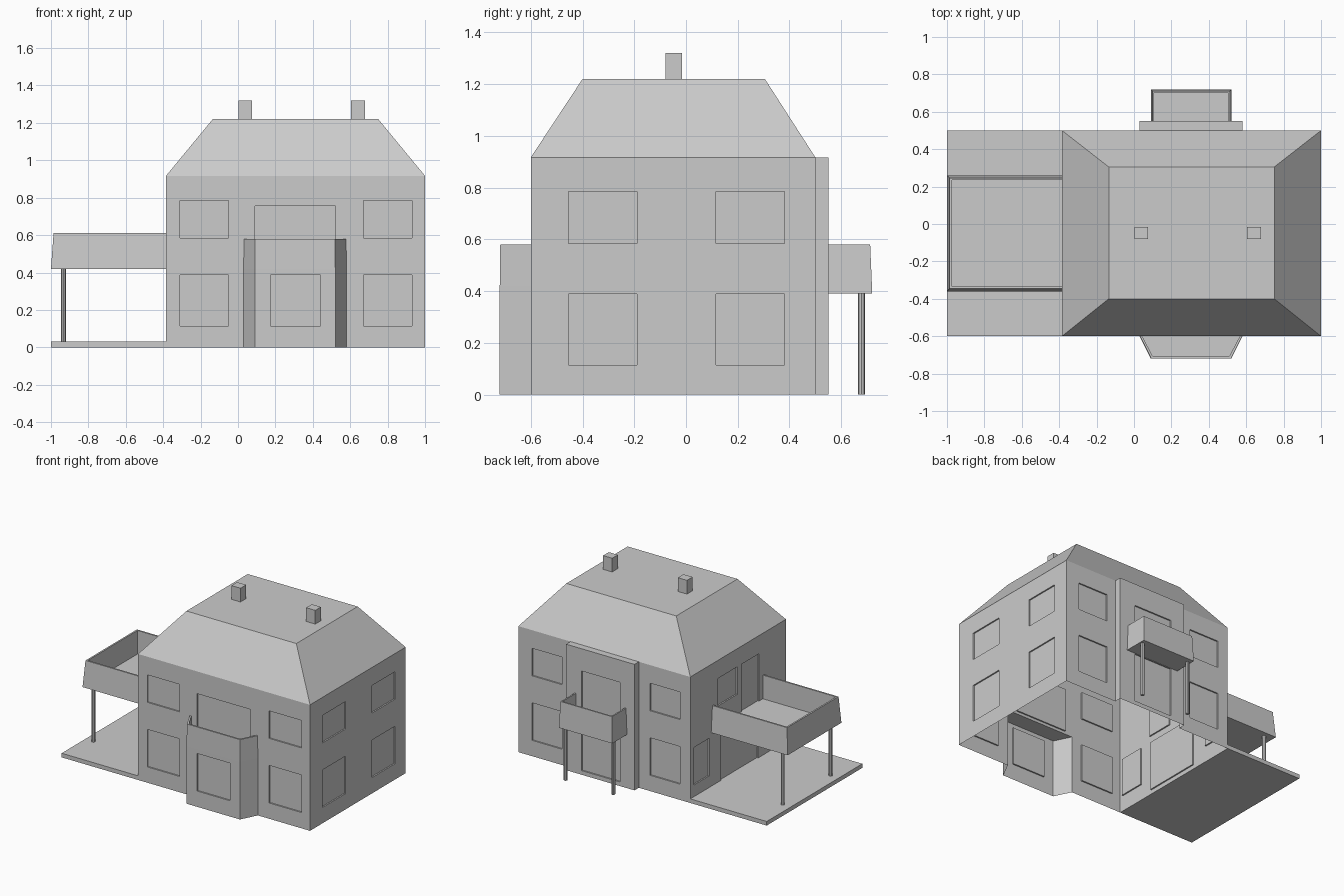
import bpy, bmesh
from mathutils import Vector

if "Cube" in bpy.data.objects:
    bpy.data.objects.remove(bpy.data.objects["Cube"])


def finish(bm, name):
    me = bpy.data.meshes.new(name)
    bm.to_mesh(me)
    bm.free()
    ob = bpy.data.objects.new(name, me)
    bpy.context.collection.objects.link(ob)
    return ob


def wall(name, a, b, height, panels=(), hole=None):
    """Wall from a to b (counter-clockwise round the house) with recessed panels."""
    axis = 0 if abs(a[0] - b[0]) > abs(a[1] - b[1]) else 1
    rects = list(panels) + ([hole] if hole else [])
    us = sorted({a[axis], b[axis], *[r[0] for r in rects], *[r[1] for r in rects]},
                reverse=a[axis] > b[axis])
    zs = sorted({0, height, *[r[2] for r in rects], *[r[3] for r in rects]})
    A, B = Vector((*a, 0)), Vector((*b, 0))
    normal = (B - A).normalized().cross(Vector((0, 0, 1)))
    bm = bmesh.new()
    grid = [[bm.verts.new(A.lerp(B, (u - a[axis]) / (b[axis] - a[axis])) + Vector((0, 0, z)))
             for z in zs] for u in us]

    def inside(u, z, r):
        return r[0] < u < r[1] and r[2] < z < r[3]

    recess = []
    for i in range(len(us) - 1):
        for j in range(len(zs) - 1):
            u, z = (us[i] + us[i + 1]) / 2, (zs[j] + zs[j + 1]) / 2
            if hole and inside(u, z, hole):
                continue
            f = bm.faces.new((grid[i][j], grid[i + 1][j], grid[i + 1][j + 1], grid[i][j + 1]))
            if any(inside(u, z, r) for r in panels):
                recess.append(f)
    if recess:
        ext = bmesh.ops.extrude_face_region(bm, geom=recess)["geom"]
        moved = [v for v in ext if isinstance(v, bmesh.types.BMVert)]
        bmesh.ops.translate(bm, verts=moved, vec=-0.01 * normal)
        old = [f for f in recess if f.is_valid]
        if old:
            bmesh.ops.delete(bm, geom=old, context='FACES')
    loose = [v for v in bm.verts if not v.link_faces]
    bmesh.ops.delete(bm, geom=loose, context='VERTS')
    return finish(bm, name)


def rings(name, levels, closed=True, cap_first=False, cap_last=True):
    """Skin between outlines given as (points, z)."""
    bm = bmesh.new()
    loops = [[bm.verts.new((x, y, z)) for x, y in pts] for pts, z in levels]
    n = len(loops[0])
    for lo, hi in zip(loops, loops[1:]):
        for i in range(n if closed else n - 1):
            k = (i + 1) % n
            bm.faces.new((lo[i], lo[k], hi[k], hi[i]))
    if cap_first:
        bm.faces.new(loops[0][::-1])
    if cap_last:
        bm.faces.new(loops[-1])
    return finish(bm, name)


def rect(x0, x1, y0, y1):
    return [(x0, y0), (x1, y0), (x1, y1), (x0, y1)]


def box(name, x0, x1, y0, y1, z0, z1):
    r = rect(x0, x1, y0, y1)
    return rings(name, [(r, z0), (r, z1)], cap_first=True)


def tray(name, outline, z0, z1, taper, thick):
    """Balcony: floor slab with parapet on the free sides; outline(d) is inset by d."""
    return rings(name, [(outline(0), z0), (outline(taper), z1),
                        (outline(taper + thick), z1), (outline(taper + thick), z0 + 0.02)],
                 closed=False, cap_first=True)


def post(name, x, y, z1):
    bpy.ops.mesh.primitive_cylinder_add(vertices=8, radius=0.013, depth=z1, location=(x, y, z1 / 2))
    bpy.context.object.name = name


X0, X1, Y0, Y1, H = -0.385, 1.0, -0.6, 0.5, 0.917
LOW, UP = (0.115, 0.388), (0.585, 0.785)


def windows(*spans):
    return [(a, b, *z) for a, b in spans for z in (LOW, UP)]


# main walls (open underneath)
wall("front_wall", (X0, Y0), (X1, Y0), H,
     windows((-0.31, -0.05), (0.67, 0.93)) + [(0.09, 0.52, 0.44, 0.755)], (0.03, 0.58, 0, 0.42))
wall("right_wall", (X1, Y0), (X1, Y1), H, windows((-0.455, -0.19), (0.115, 0.38)))
wall("back_wall", (X1, Y1), (X0, Y1), H, windows((0.65, 0.89), (-0.30, -0.06)),
     (0.03, 0.58, 0, H))
wall("left_wall", (X0, Y1), (X0, Y0), H,
     [(0.28, 0.46, *LOW), (-0.57, -0.38, *LOW), (-0.28, 0.15, 0.03, 0.388),
      (-0.04, 0.18, *UP), (-0.29, -0.09, 0.44, 0.785)])

# hipped roof with flat top, and chimneys
rings("roof", [(rect(X0, X1, Y0, Y1), H), (rect(-0.135, 0.75, -0.4, 0.305), 1.22)])
for i, x in enumerate((0.003, 0.605)):
    box(f"chimney_{i + 1}", x, x + 0.073, -0.08, -0.015, 1.215, 1.32)

# front bay with balcony on top
bay = [(0.03, -0.6), (0.09, -0.72), (0.52, -0.72), (0.58, -0.6)]
wall("bay_left", bay[0], bay[1], 0.42)
wall("bay_front", bay[1], bay[2], 0.42, [(0.175, 0.44, *LOW)])
wall("bay_right", bay[2], bay[3], 0.42)
tray("bay_balcony", lambda d: [(0.03 + d, -0.6), (0.09 + d * 0.7, -0.72 + d),
                               (0.52 - d * 0.7, -0.72 + d), (0.58 - d, -0.6)], 0.42, 0.58, 0.002, 0.012)

# back projection with doors
wall("back_projection_right", (0.58, 0.5), (0.58, 0.55), H)
wall("back_projection", (0.58, 0.55), (0.03, 0.55), H,
     [(0.145, 0.455, 0.03, 0.388), (0.145, 0.455, 0.42, 0.755)])
wall("back_projection_left", (0.03, 0.55), (0.03, 0.5), H)
r = rect(0.03, 0.58, 0.5, 0.55)
rings("back_projection_top", [(r, H)])

# back balcony on posts
tray("back_balcony", lambda d: [(0.52 - d, 0.55), (0.52 - d, 0.72 - d),
                                (0.09 + d, 0.72 - d), (0.09 + d, 0.55)], 0.39, 0.58, 0.008, 0.01)
for i, x in enumerate((0.11, 0.495)):
    post(f"back_post_{i + 1}", x, 0.678, 0.395)

# side terrace and balcony on posts
box("terrace", -1.0, X0, Y0, Y1, 0, 0.03)
tray("side_balcony", lambda d: [(X0, 0.26 - d), (-1 + d, 0.26 - d),
                                (-1 + d, -0.36 + d), (X0, -0.36 + d)], 0.42, 0.612, 0.014, 0.012)
for i, y in enumerate((-0.33, 0.22)):
    post(f"side_post_{i + 1}", -0.933, y, 0.425)
